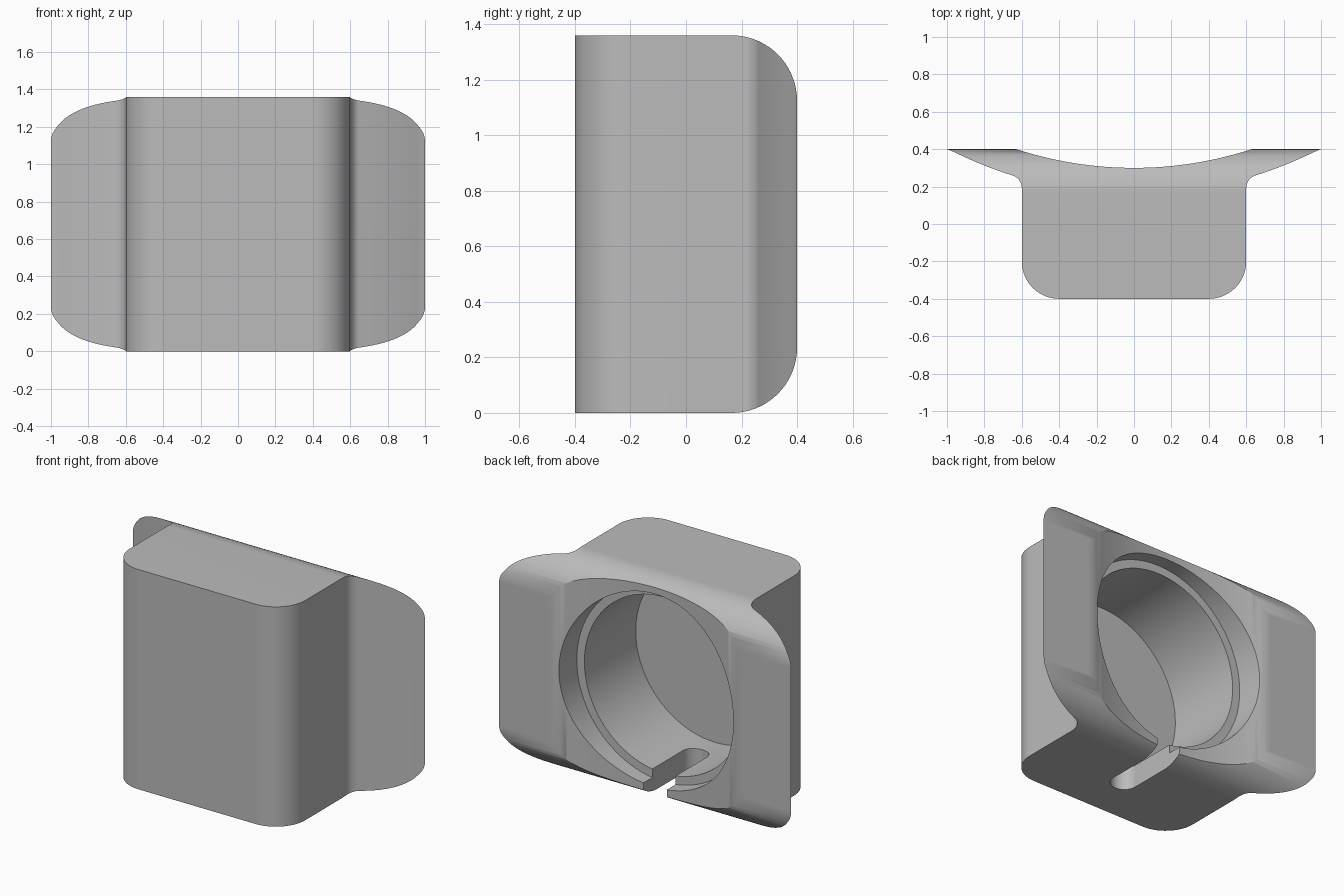
import bpy
import math
from math import pi
from mathutils import Matrix, Vector

cube = bpy.data.objects.get("Cube")
if cube:
    bpy.data.objects.remove(cube, do_unlink=True)

HEIGHT = 1.36
MID = HEIGHT / 2

grey = bpy.data.materials.new("plain_grey")
grey.use_nodes = True
colour = (0.5, 0.5, 0.5, 1)
grey.diffuse_color = colour
grey.node_tree.nodes["Principled BSDF"].inputs["Base Color"].default_value = colour


def arc(cx, cy, r, start, end, steps):
    """Points along an arc, angles in radians."""
    return [(cx + r * math.cos(start + (end - start) * i / steps),
             cy + r * math.sin(start + (end - start) * i / steps))
            for i in range(steps + 1)]


def prism(name, outline, low, high, axes):
    """Extrude an outline; axes = world directions of outline u, v and depth."""
    n = len(outline)
    u, v, w = (Vector(a) for a in axes)
    verts = [u * a + v * b + w * d for d in (low, high) for a, b in outline]
    faces = [tuple(range(n))[::-1], tuple(range(n, 2 * n))]
    faces += [(i, (i + 1) % n, (i + 1) % n + n, i + n) for i in range(n)]
    mesh = bpy.data.meshes.new(name)
    mesh.from_pydata(verts, [], faces)
    mesh.materials.append(grey)
    obj = bpy.data.objects.new(name, mesh)
    bpy.context.collection.objects.link(obj)
    return obj


def cut(target, cutter, operation):
    mod = target.modifiers.new(cutter.name, 'BOOLEAN')
    mod.operation = operation
    mod.solver = 'EXACT'
    mod.object = cutter
    bpy.context.view_layer.objects.active = target
    bpy.ops.object.modifier_apply(modifier=mod.name)
    bpy.data.objects.remove(cutter, do_unlink=True)


X, Y, Z = (1, 0, 0), (0, 1, 0), (0, 0, 1)

# Plan outline: rounded block, filleted into curved wings with a hollow back
centre_y = 2.33
wing_r, fillet_r, back_r = 2.17, 0.07, 2.03
fx = 0.6 + fillet_r
fy = centre_y - math.sqrt((wing_r + fillet_r) ** 2 - fx ** 2)
toward = math.atan2(centre_y - fy, -fx)
tip = math.atan2(0.4 - centre_y, 1.0)
edge = math.atan2(0.4 - centre_y, 0.63)
half = arc(0.4, -0.2, 0.2, -pi / 2, 0, 14)
half += arc(fx, fy, fillet_r, pi, toward, 10)
half += arc(0, centre_y, wing_r, toward - pi, tip, 10)[1:-1]
half += [(1.0, 0.4), (0.67, 0.4)]
half += arc(0, centre_y, back_r, edge, -pi / 2, 16)
mirrored = [(-x, y) for x, y in reversed(half[:-1])]
holder = prism("holder_body", half + mirrored, 0, HEIGHT, (X, Y, Z))

# Round the top and bottom edges toward the back
r = 0.235
side = [(-0.6, 0)] + arc(0.4 - r, r, r, -pi / 2, 0, 18)
side += arc(0.4 - r, HEIGHT - r, r, 0, pi / 2, 18) + [(-0.6, HEIGHT)]
cut(holder, prism("side_rounding", side, -1.2, 1.2, (Y, Z, X)), 'INTERSECT')


# Stepped round pocket opening at the back
def bore(name, radius, front):
    circle = arc(0, MID, radius, 0, 2 * pi, 96)[:-1]
    return prism(name, circle, -0.6, -front, (X, Z, (0, -1, 0)))


cut(holder, bore("pocket", 0.545, -0.287), 'DIFFERENCE')
cut(holder, bore("pocket_rim", 0.597, 0.215), 'DIFFERENCE')

# Round-ended slot through the floor of the pocket
slot = arc(0, -0.085, 0.08, pi, 2 * pi, 20) + [(0.08, 0.6), (-0.08, 0.6)]
cut(holder, prism("cable_slot", slot, -0.2, 0.5, (X, Y, Z)), 'DIFFERENCE')

# Smooth shading with crisp edges
bpy.ops.object.select_all(action='DESELECT')
holder.select_set(True)
bpy.context.view_layer.objects.active = holder
bpy.ops.object.shade_smooth_by_angle(angle=math.radians(30))
normals = holder.modifiers.new("even_normals", 'WEIGHTED_NORMAL')
normals.keep_sharp = True
